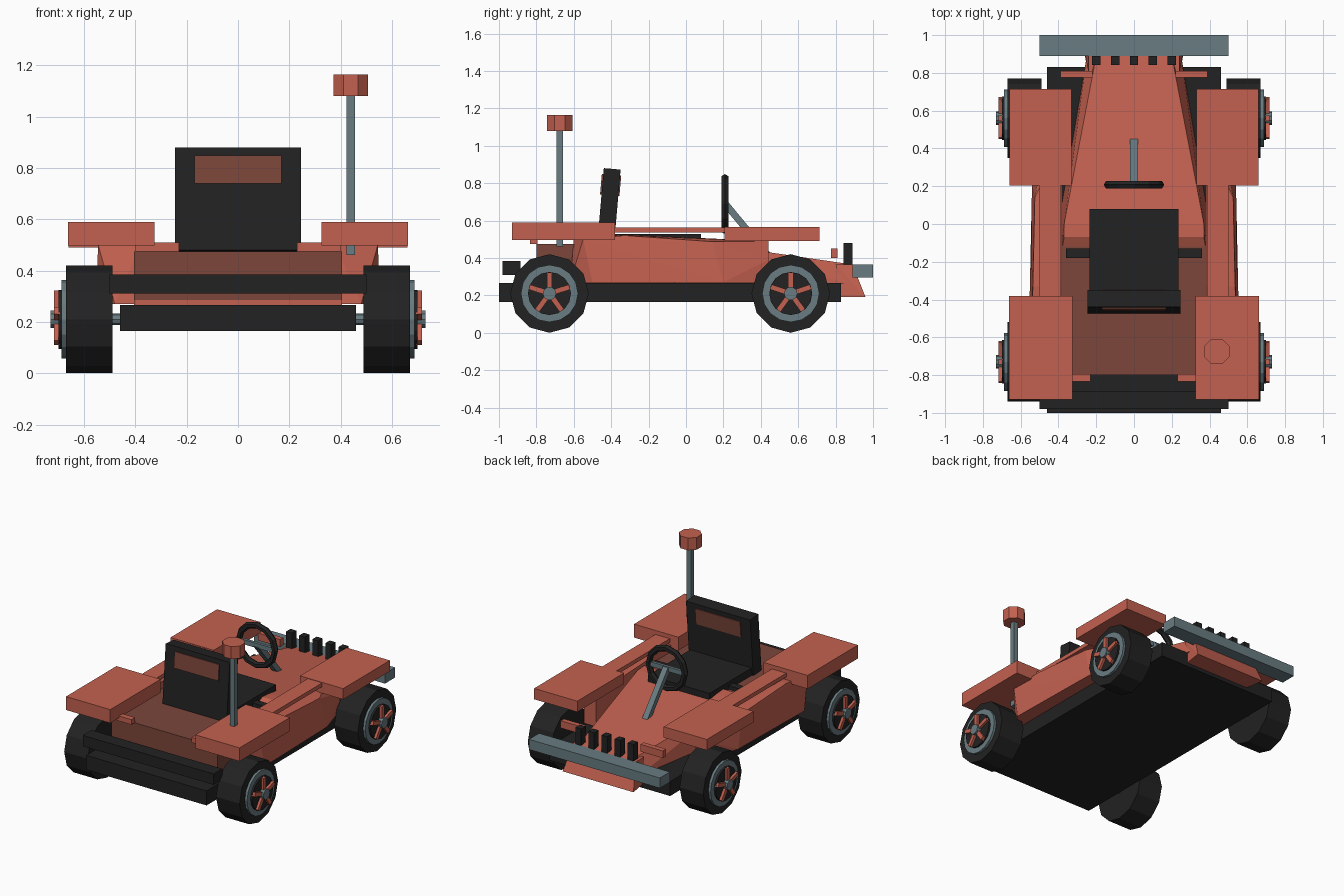
import bpy, bmesh, math
from mathutils import Matrix, Vector

if "Cube" in bpy.data.objects:
    bpy.data.objects.remove(bpy.data.objects["Cube"])


def material(name, rgb):
    m = bpy.data.materials.new(name)
    m.diffuse_color = (*rgb, 1)
    m.use_nodes = True
    m.node_tree.nodes["Principled BSDF"].inputs["Base Color"].default_value = m.diffuse_color
    return m


ORANGE = material("orange paint", (0.55, 0.12, 0.08))
BROWN = material("brown trim", (0.20, 0.062, 0.043))
BLACK = material("black rubber", (0.016, 0.016, 0.016))
GREY = material("grey metal", (0.14, 0.20, 0.222))


def finish(name, bm, mat):
    bmesh.ops.recalc_face_normals(bm, faces=bm.faces)
    me = bpy.data.meshes.new(name)
    bm.to_mesh(me)
    bm.free()
    me.materials.append(mat)
    ob = bpy.data.objects.new(name, me)
    bpy.context.collection.objects.link(ob)
    return ob


def box(name, x, y, z, mat, tilt=0):
    """Box from x, y and z ranges, tilted about x through its centre."""
    bm = bmesh.new()
    lo, hi = Vector((x[0], y[0], z[0])), Vector((x[1], y[1], z[1]))
    m = (Matrix.Translation((lo + hi) / 2) @ Matrix.Rotation(tilt, 4, 'X')
         @ Matrix.Diagonal((*(hi - lo), 1)))
    bmesh.ops.create_cube(bm, size=1, matrix=m)
    return finish(name, bm, mat)


def cylinder(name, centre, r, depth, sides, mat, axis='X', turn=0):
    bm = bmesh.new()
    m = Matrix.Translation(centre)
    if axis == 'X':
        m = m @ Matrix.Rotation(math.pi / 2, 4, 'Y')
    m = m @ Matrix.Rotation(turn, 4, 'Z')
    bmesh.ops.create_cone(bm, cap_ends=True, segments=sides, radius1=r,
                          radius2=r, depth=depth, matrix=m)
    return finish(name, bm, mat)


def hull(name, points, mat):
    bm = bmesh.new()
    for p in points:
        bm.verts.new(p)
    bmesh.ops.convex_hull(bm, input=bm.verts)
    bmesh.ops.dissolve_limit(bm, angle_limit=0.02, verts=bm.verts, edges=bm.edges)
    return finish(name, bm, mat)


def both(points):
    return [(s * x, y, z) for s in (-1, 1) for x, y, z in points]


def span(s, a, b):
    return tuple(sorted((s * a, s * b)))


# Chassis, bumpers and rear deck
box("chassis", (-.46, .46), (-1, .83), (.165, .265), BLACK)
box("rear_bumper", (-.5, .5), (-.98, -.885), (.31, .385), BLACK)
box("front_bumper", (-.5, .5), (.89, 1), (.295, .365), GREY)
box("rear_deck", (-.405, .405), (-.80, -.06), (.285, .475), BROWN)
box("deck_base", (-.405, .405), (-.795, -.06), (.26, .285), ORANGE)
box("cockpit_bar", (-.36, .36), (-.18, -.13), (.46, .50), BLACK)

# Tapered hood and sloping nose
hull("hood", both([(.38, -.13, .26), (.38, -.13, .47), (.37, -.07, .50),
                   (.37, 0, .495), (.40, 0, .26), (.20, .89, .365),
                   (.25, .89, .26)]), ORANGE)
hull("nose", both([(.25, .83, .19), (.27, .96, .19), (.24, .89, .365),
                   (.24, .80, .365)]), ORANGE)
for i in range(5):
    x = -.2 + .1 * i
    box("grille_slat", (x - .022, x + .022), (.842, .89), (.32, .48), BLACK)

# Seat
box("seat_cushion", (-.235, .235), (-.42, .08), (.44, .527), BLACK)
box("seat_back", (-.245, .245), (-.457, -.367), (.475, .877), BLACK, math.radians(-5))
box("headrest", (-.17, .17), (-.455, -.351), (.735, .845), BROWN, math.radians(-5))

# Steering wheel, crossbar and column
bm = bmesh.new()
rings = []
for i in range(12):
    a = math.tau * i / 12
    ring = []
    for j in range(6):
        b = math.tau * j / 6
        r = .138 + .022 * math.cos(b)
        ring.append(bm.verts.new((r * math.sin(a), .208 + .022 * math.sin(b),
                                  .688 + r * math.cos(a))))
    rings.append(ring)
for i in range(12):
    p, q = rings[i], rings[(i + 1) % 12]
    for j in range(6):
        k = (j + 1) % 6
        bm.faces.new((p[j], p[k], q[k], q[j]))
finish("steering_wheel", bm, BLACK)
box("steering_crossbar", (-.13, .13), (.198, .218), (.672, .704), GREY)
top, end = Vector((0, .21, .69)), Vector((0, .455, .395))
mid, d = (top + end) / 2, end - top
box("steering_column", (-.02, .02), (mid.y - .018, mid.y + .018),
    (mid.z - d.length / 2, mid.z + d.length / 2), GREY, math.atan2(d.y, -d.z))

# Flag pole with octagonal cap
box("pole", (.422, .456), (-.692, -.658), (.46, 1.08), GREY)
cylinder("pole_cap", (.439, -.675, 1.122), .073, .085, 8, ORANGE, 'Z', math.pi / 8)

# Parts repeated on both sides
for s in (-1, 1):
    box("front_fender", span(s, .33, .66), (.205, .715), (.49, .565), ORANGE)
    box("rear_fender", span(s, .325, .663), (-.93, -.38), (.497, .59), ORANGE)
    box("side_rail", span(s, .39, .50), (-.38, .21), (.535, .562), ORANGE)
    box("tail_light", span(s, .23, .40), (-.835, -.795), (.475, .51), ORANGE)
    box("head_light", span(s, .22, .39), (.775, .81), (.40, .45), ORANGE)
    pod = [(.38, -.62, .27), (.48, -.62, .27), (.555, -.50, .27), (.54, .20, .27),
           (.47, .44, .27), (.38, .44, .27), (.38, -.60, .50), (.545, -.55, .50),
           (.38, -.33, .525), (.535, -.33, .52), (.525, .14, .487),
           (.47, .44, .39), (.38, .44, .49)]
    hull("side_pod", [(s * x, y, z) for x, y, z in pod], ORANGE)

    # Wheels with grey rim, dark disc, five spokes and hub
    for y in (-.73, .56):
        c = lambda x: (s * x, y, .21)
        cylinder("tyre", c(.58), .21, .18, 12, BLACK)
        cylinder("axle", c(.44), .023, .20, 8, GREY)
        cylinder("rim", c(.67), .153, .034, 16, GREY)
        cylinder("rim_disc", c(.69), .115, .02, 16, BLACK)
        cylinder("hub", c(.71), .036, .04, 10, GREY)
        bm = bmesh.new()
        for i in range(5):
            m = (Matrix.Translation(c(.705)) @ Matrix.Rotation(math.tau * i / 5, 4, 'X')
                 @ Matrix.Translation((0, 0, .065)) @ Matrix.Diagonal((.024, .028, .095, 1)))
            bmesh.ops.create_cube(bm, size=1, matrix=m)
        finish("spokes", bm, ORANGE)
